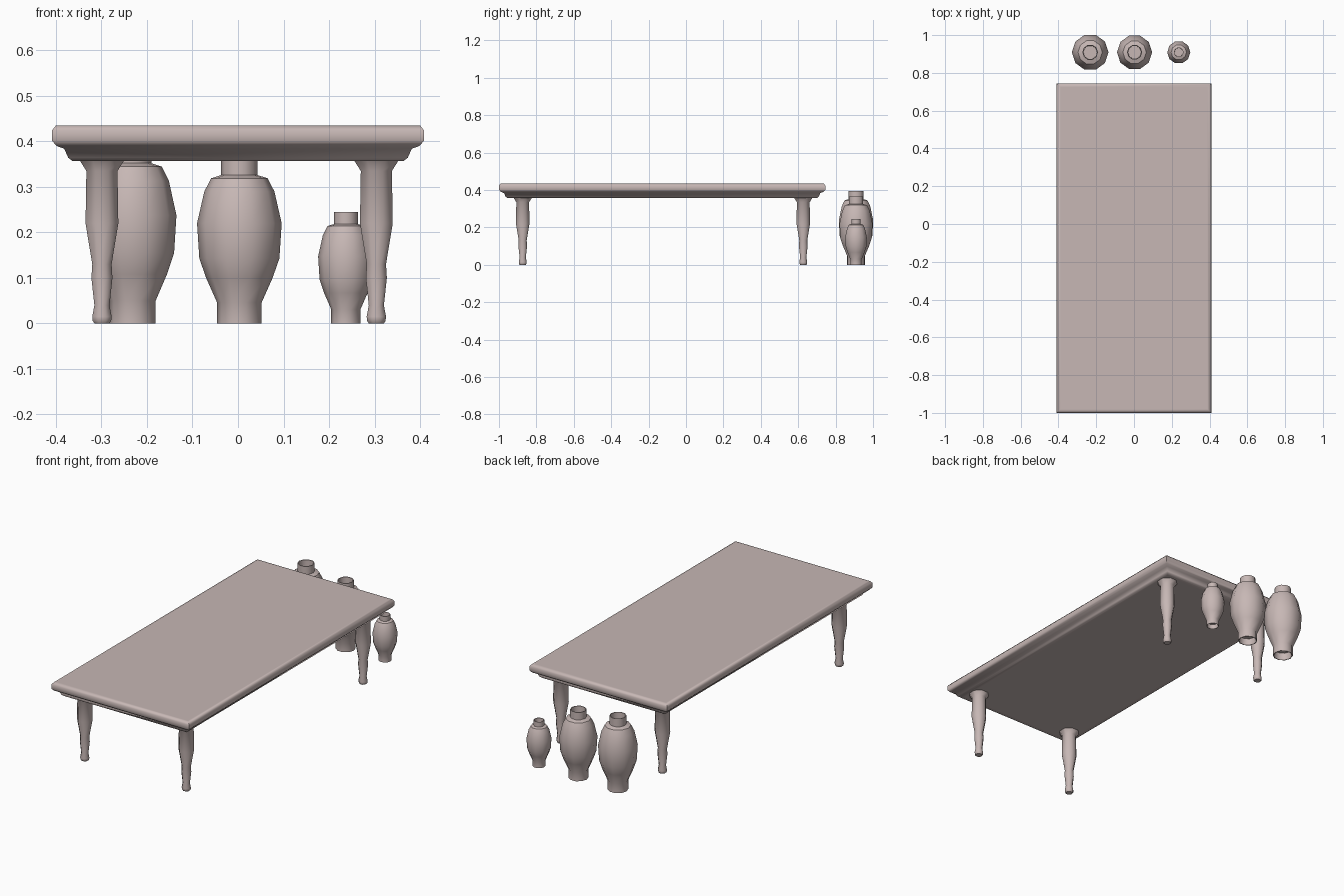
import bpy, bmesh
from math import cos, sin, pi, radians

if "Cube" in bpy.data.objects:
    bpy.data.objects.remove(bpy.data.objects["Cube"])

# Dull brown-grey wood and clay
brown = bpy.data.materials.new("brown_grey")
brown.diffuse_color = (0.57, 0.475, 0.46, 1.0)
brown.use_nodes = True
brown.node_tree.nodes["Principled BSDF"].inputs["Base Color"].default_value = brown.diffuse_color


def make_object(name, bm, angle):
    bmesh.ops.recalc_face_normals(bm, faces=bm.faces)
    mesh = bpy.data.meshes.new(name)
    bm.to_mesh(mesh)
    bm.free()
    mesh.materials.append(brown)
    ob = bpy.data.objects.new(name, mesh)
    bpy.context.collection.objects.link(ob)
    bpy.ops.object.select_all(action='DESELECT')
    ob.select_set(True)
    bpy.context.view_layer.objects.active = ob
    bpy.ops.object.shade_smooth_by_angle(angle=radians(angle))
    return ob


def loft(name, rings, angle):
    """Skin a list of point rings and cap both ends."""
    bm = bmesh.new()
    loops = [[bm.verts.new(p) for p in ring] for ring in rings]
    n = len(loops[0])
    for a, b in zip(loops, loops[1:]):
        for i in range(n):
            j = (i + 1) % n
            bm.faces.new((a[i], a[j], b[j], b[i]))
    bm.faces.new(loops[0])
    bm.faces.new(loops[-1])
    return make_object(name, bm, angle)


def turned(name, profile, sides, loc, turn=0.0, sr=1.0, sz=1.0, angle=45):
    rings = [[(loc[0] + r * sr * cos(turn + 2 * pi * i / sides),
               loc[1] + r * sr * sin(turn + 2 * pi * i / sides), z * sz)
              for i in range(sides)] for r, z in profile]
    return loft(name, rings, angle)


# Table top: softly moulded edge given as (inset, height)
edge = [(0.065, 0.357), (0.045, 0.357), (0.036, 0.364), (0.027, 0.384),
        (0.010, 0.390), (0.0, 0.402), (0.0, 0.424), (0.009, 0.435),
        (0.02, 0.435)]
X, Y0, Y1 = 0.409, -1.0, 0.745
loft("table_top", [[(-X + d, Y0 + d, z), (X - d, Y0 + d, z),
                    (X - d, Y1 - d, z), (-X + d, Y1 - d, z)]
                   for d, z in edge], 55)

# Legs: eight-sided turned posts with a flared head and small foot
leg = [(0.018, 0.0), (0.022, 0.006), (0.023, 0.015), (0.018, 0.04),
       (0.025, 0.10), (0.023, 0.13), (0.039, 0.22), (0.037, 0.335),
       (0.054, 0.36)]
for yname, y in (("front", -0.873), ("back", 0.627)):
    for xname, x in (("left", -0.299), ("right", 0.304)):
        turned(f"{yname}_{xname}_leg", leg, 8, (x, y), turn=pi / 8, angle=50)

# Vases: foot, belly, shoulder and hollow neck, ten-sided
vase = [(0.042, 0.035), (0.045, 0.0), (0.049, 0.0), (0.049, 0.046),
        (0.073, 0.10), (0.088, 0.143), (0.093, 0.22), (0.077, 0.29),
        (0.062, 0.319), (0.040, 0.326), (0.040, 0.366), (0.036, 0.366),
        (0.035, 0.325)]
for name, x, sr, sz in (("large_vase", -0.232, 1.04, 1.08),
                        ("medium_vase", 0.003, 1.0, 1.0),
                        ("small_vase", 0.237, 0.655, 0.67)):
    turned(name, vase, 10, (x, 0.909), sr=sr, sz=sz)
